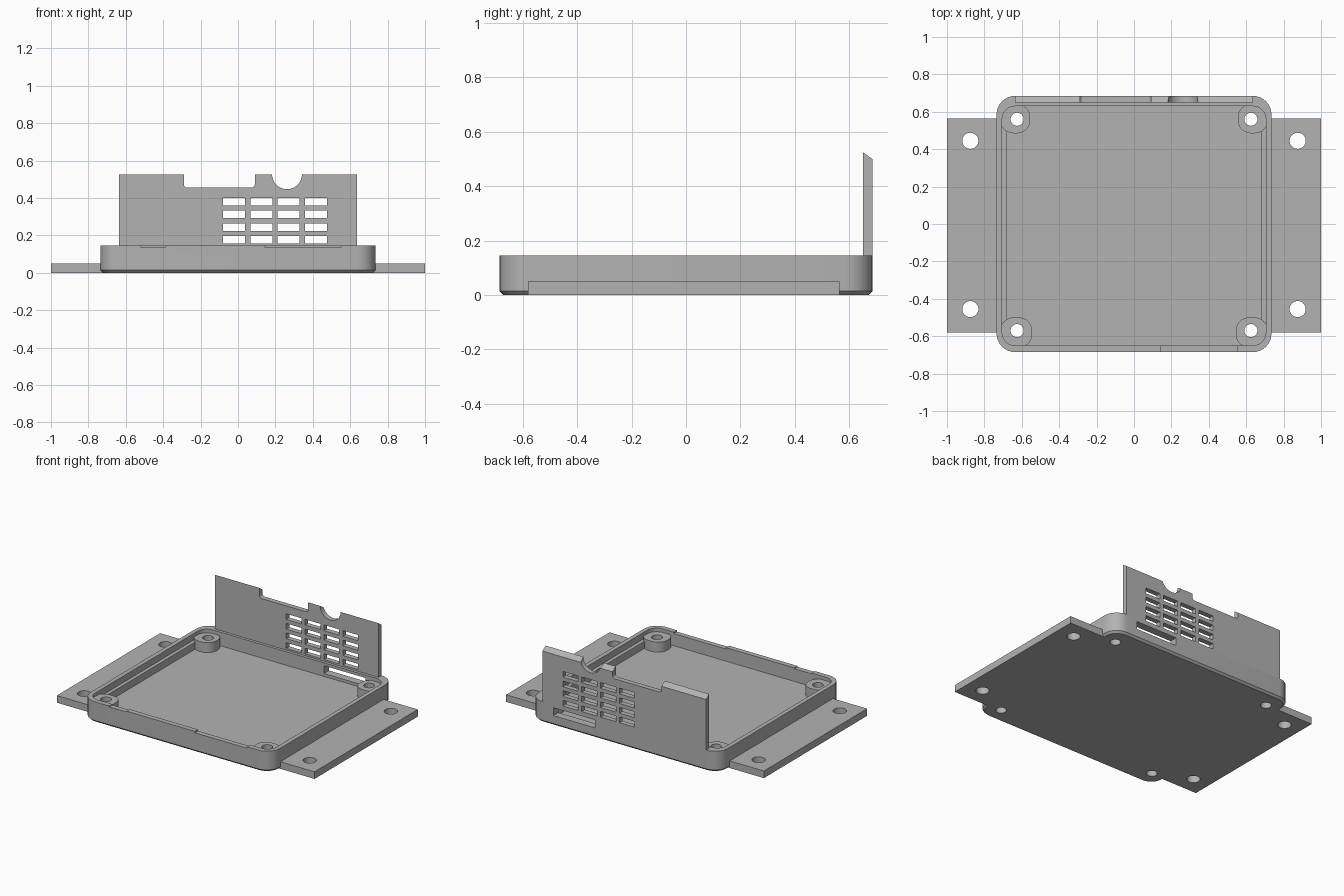
import bpy, bmesh, math

cube = bpy.data.objects.get("Cube")
if cube:
    bpy.data.objects.remove(cube, do_unlink=True)

GREY = 0.45
mat = bpy.data.materials.new("plain grey")
mat.use_nodes = True
mat.diffuse_color = (GREY, GREY, GREY, 1)
mat.node_tree.nodes["Principled BSDF"].inputs["Base Color"].default_value = (GREY, GREY, GREY, 1)


def rounded(a0, a1, b0, b1, r, steps=8):
    """Outline of a rounded rectangle."""
    pts = []
    corners = [(a1 - r, b1 - r), (a0 + r, b1 - r), (a0 + r, b0 + r), (a1 - r, b0 + r)]
    for q, (ca, cb) in enumerate(corners):
        for i in range(steps + 1):
            t = math.pi / 2 * (q + i / steps)
            pts.append((ca + r * math.cos(t), cb + r * math.sin(t)))
    return pts


def rect(a0, a1, b0, b1):
    return [(a0, b0), (a1, b0), (a1, b1), (a0, b1)]


def circle(a, b, r, n=32):
    return [(a + r * math.cos(2 * math.pi * i / n), b + r * math.sin(2 * math.pi * i / n))
            for i in range(n)]


def loft(name, layers, axis="z"):
    """Solid through a list of (outline, depth) layers along an axis."""
    place = {"x": lambda a, b, d: (d, a, b),
             "y": lambda a, b, d: (a, d, b),
             "z": lambda a, b, d: (a, b, d)}[axis]
    bm = bmesh.new()
    rings = [[bm.verts.new(place(a, b, d)) for a, b in pts] for pts, d in layers]
    for low, high in zip(rings, rings[1:]):
        n = len(low)
        for i in range(n):
            j = (i + 1) % n
            bm.faces.new((low[i], low[j], high[j], high[i]))
    bm.faces.new(rings[0])
    bm.faces.new(rings[-1])
    bmesh.ops.recalc_face_normals(bm, faces=bm.faces)
    mesh = bpy.data.meshes.new(name)
    bm.to_mesh(mesh)
    bm.free()
    mesh.materials.append(mat)
    obj = bpy.data.objects.new(name, mesh)
    bpy.context.scene.collection.objects.link(obj)
    return obj


def prism(name, pts, d0, d1, axis="z"):
    return loft(name, [(pts, d0), (pts, d1)], axis)


def combine(obj, tools, operation="DIFFERENCE"):
    """Apply a boolean with each tool, then drop the tools."""
    for tool in tools:
        mod = obj.modifiers.new("cut", "BOOLEAN")
        mod.operation = operation
        mod.solver = "EXACT"
        mod.object = tool
        graph = bpy.context.evaluated_depsgraph_get()
        mesh = bpy.data.meshes.new_from_object(obj.evaluated_get(graph))
        obj.modifiers.clear()
        obj.data = mesh
        bpy.data.objects.remove(tool, do_unlink=True)


W, D, RIM, FLOOR = 0.735, 0.685, 0.145, 0.05
CH = 0.014

# Tray shell with a chamfered underside
tray = loft("tray", [(rounded(-W + CH, W - CH, -D + CH, D - CH, 0.1 - CH), 0),
                     (rounded(-W, W, -D, D, 0.1), CH),
                     (rounded(-W, W, -D, D, 0.1), RIM)])
combine(tray, [prism("cavity", rounded(-0.705, 0.705, -0.65, 0.63, 0.07), FLOOR, 0.3)])

# Corner screw posts and side ledges
adds, holes = [], []
for s in (-1, 1):
    for y0, y1, inner, hole_y in ((-0.66, -0.5, 0.545, -0.57), (0.485, 0.64, 0.555, 0.56)):
        x0, x1 = sorted((s * inner, s * 0.715))
        adds.append(prism("post", rounded(x0, x1, y0, y1, 0.07), 0.03, 0.12))
        holes.append(prism("screw_hole", circle(s * 0.625, hole_y, 0.035), -0.1, 0.3))
    x0, x1 = sorted((s * 0.68, s * 0.715))
    adds.append(prism("ledge", rect(x0, x1, -0.53, 0.52), 0.03, 0.1))
combine(tray, adds, "UNION")

# Screw holes, shallow front rim notches and the rear port slot
combine(tray, holes + [
    prism("notch_wide", rect(0.145, 0.55, -0.8, -0.6), 0.135, 0.3),
    prism("notch_small", rect(-0.52, -0.385, -0.8, -0.6), 0.139, 0.3),
    prism("port_slot", rect(0.225, 0.55, 0.07, 0.125), 0.6, 0.8, "y")])

# Mounting flanges
flanges = []
for side, s in (("right", -1), ("left", 1)):
    x0, x1 = sorted((s * 0.715, s * 1.0))
    flange = prism(side + "_flange", rect(x0, x1, -0.58, 0.565), 0, FLOOR)
    combine(flange, [prism("bolt_hole", circle(s * 0.875, y, 0.043), -0.1, 0.2)
                     for y in (-0.455, 0.445)])
    flanges.append(flange)

# Rear panel with a sloped top edge
panel = prism("rear_panel", [(0.65, RIM), (D, RIM), (D, 0.5), (0.65, 0.525)],
              -0.635, 0.635, "x")
cuts = [prism("top_notch", rounded(-0.29, 0.09, 0.455, 0.7, 0.02), 0.6, 0.8, "y"),
        prism("cable_notch", circle(0.262, 0.527, 0.08), 0.6, 0.8, "y")]
for col in range(4):
    for row in range(4):
        x, z = -0.081 + col * 0.1465, 0.157 + row * 0.0675
        cuts.append(prism("vent", rect(x, x + 0.118, z, z + 0.04), 0.6, 0.8, "y"))
combine(panel, cuts)

# Smooth the rounded corners and holes, keeping edges sharp
bpy.ops.object.select_all(action="DESELECT")
for obj in [tray, panel] + flanges:
    obj.select_set(True)
bpy.context.view_layer.objects.active = tray
bpy.ops.object.shade_smooth_by_angle(angle=math.radians(30))
